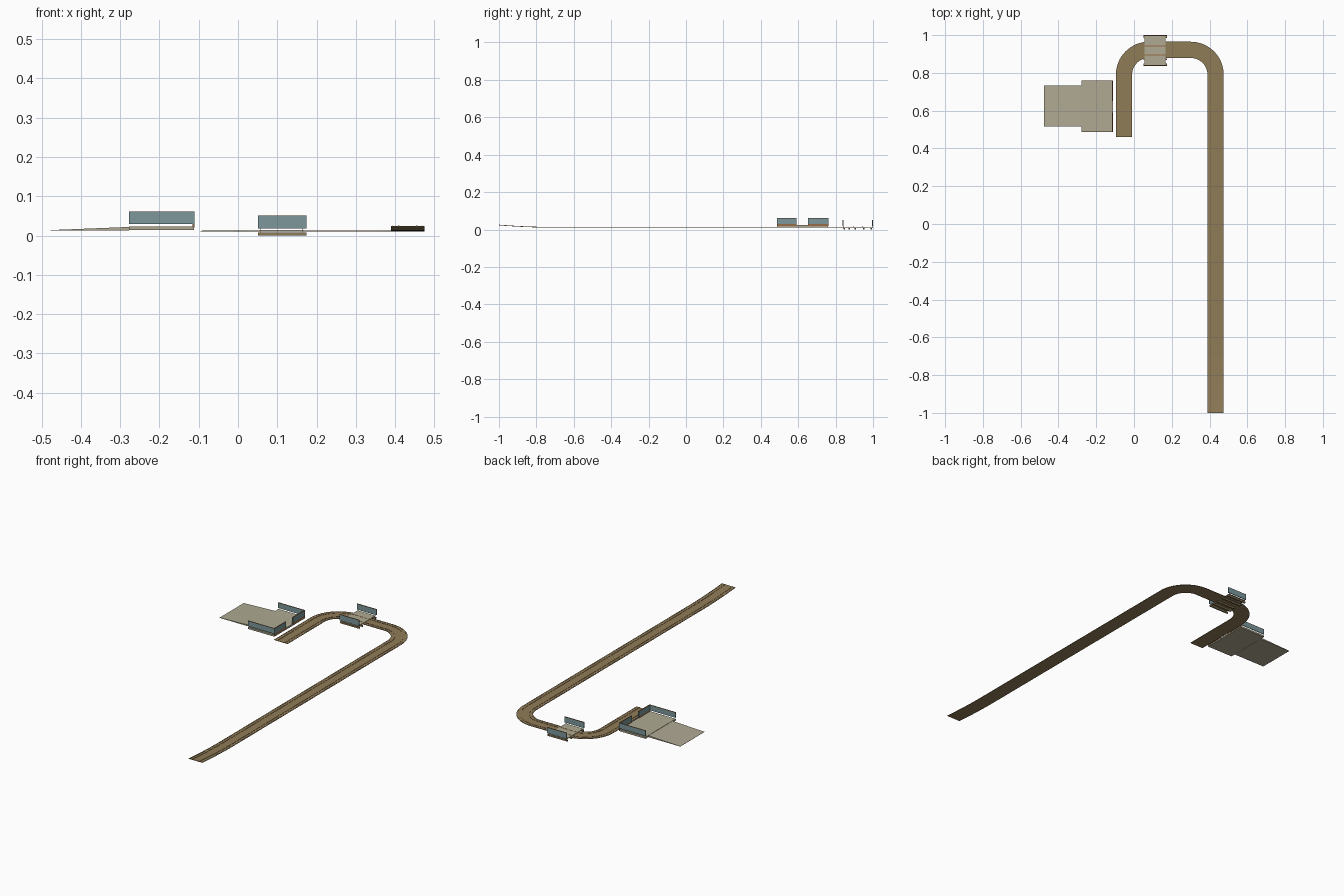
import bpy, math

if "Cube" in bpy.data.objects:
    bpy.data.objects.remove(bpy.data.objects["Cube"])


def material(name, rgb):
    m = bpy.data.materials.new(name)
    m.diffuse_color = (*rgb, 1)
    m.use_nodes = True
    m.node_tree.nodes["Principled BSDF"].inputs["Base Color"].default_value = m.diffuse_color
    return m


BROWN = material("road brown", (0.28, 0.20, 0.095))
BEIGE = material("deck beige", (0.43, 0.40, 0.29))
TEAL = material("barrier teal", (0.20, 0.31, 0.33))
RUST = material("rust wood", (0.32, 0.15, 0.06))


def mesh_object(name, verts, faces, mat):
    me = bpy.data.meshes.new(name)
    me.from_pydata(verts, [], faces)
    me.materials.append(mat)
    ob = bpy.data.objects.new(name, me)
    bpy.context.collection.objects.link(ob)
    return ob


def box(name, x0, x1, y0, y1, z0, z1, mat, z1_left=None):
    """Box; z1_left lowers the top edge on the -x side to make a ramp."""
    zl = z1 if z1_left is None else z1_left
    v = [(x0, y0, z0), (x1, y0, z0), (x1, y1, z0), (x0, y1, z0),
         (x0, y0, zl), (x1, y0, z1), (x1, y1, z1), (x0, y1, zl)]
    f = [(3, 2, 1, 0), (4, 5, 6, 7), (0, 1, 5, 4),
         (1, 2, 6, 5), (2, 3, 7, 6), (3, 0, 4, 7)]
    return mesh_object(name, v, f, mat)


# Road centre line: (x, y, lift, rightward normal x, normal y)
R, CY, XR, XL = 0.132, 0.79, 0.300, 0.079
path = []
for i in range(9):
    t = i / 8
    path.append((XR + R, -1 + 0.3 * t, 0.0125 * (1 - t) ** 2, 1, 0))
for i in range(17):
    a = math.pi / 2 * i / 16
    path.append((XR + R * math.cos(a), CY + R * math.sin(a), 0, math.cos(a), math.sin(a)))
for i in range(17):
    a = math.pi / 2 * (1 + i / 16)
    path.append((XL + R * math.cos(a), CY + R * math.sin(a), 0, math.cos(a), math.sin(a)))
path.append((XL - R, 0.46, 0, -1, 0))


def sweep(name, offset0, offset1, z0, z1, mat):
    """Rectangular strip along the road path."""
    verts, faces = [], []
    for x, y, lift, nx, ny in path:
        for o, z in ((offset0, z0), (offset1, z0), (offset1, z1), (offset0, z1)):
            verts.append((x + nx * o, y + ny * o, z + lift))
    for i in range(len(path) - 1):
        for k in range(4):
            a, b = 4 * i + k, 4 * i + (k + 1) % 4
            faces.append((a, b, b + 4, a + 4)[::-1])
    n = len(verts)
    faces += [(0, 1, 2, 3), (n - 1, n - 2, n - 3, n - 4)]
    return mesh_object(name, verts, faces, mat)


# Road slab, raised edge strips and wheel guides
HALF = 0.043
sweep("road", -HALF, HALF, 0.0100, 0.0120, BROWN)
for side, label in ((-1, "inner"), (1, "outer")):
    c = side * 0.023
    sweep("guide_" + label, c - 0.002, c + 0.002, 0.0115, 0.0134, BROWN)
    e = side * (HALF - 0.005)
    sweep("edge_strip_" + label, e - 0.001, e + 0.001, 0.0115, 0.0128, BROWN)


def barrier(name, x0, x1, y0, y1, z0, z1):
    """Panel with a thin cap."""
    box(name, x0, x1, y0, y1, z0, z1 - 0.0015, TEAL)
    box(name + "_cap", x0, x1, y0, y1, z1 - 0.0015, z1, RUST)


# Bridge: deck, guides, cross beams and side barriers
box("bridge_deck", 0.055, 0.167, 0.842, 0.996, 0.0110, 0.0142, BEIGE)
for i, y in enumerate((0.895, 0.943)):
    box(f"bridge_guide_{i}", 0.055, 0.167, y - 0.0025, y + 0.0025, 0.0140, 0.0148, RUST)
for i, y in enumerate((0.845, 0.872, 0.905, 0.950, 0.990)):
    box(f"bridge_beam_{i}", 0.051, 0.174, y - 0.004, y + 0.004, 0.0, 0.0085, BROWN)
for label, y in (("front", 0.839), ("back", 0.997)):
    barrier("bridge_barrier_" + label, 0.051, 0.174, y - 0.0015, y + 0.003, 0.018, 0.051)
    for k, x in enumerate((0.058, 0.165)):
        box(f"bridge_post_{label}_{k}", x - 0.001, x + 0.001, y, y + 0.002, 0.008, 0.019, RUST)

# Loading platform with ramp
box("platform_deck", -0.277, -0.112, 0.487, 0.760, 0.0140, 0.0235, BEIGE)
box("platform_ramp", -0.477, -0.277, 0.515, 0.733, 0.0130, 0.0220, BEIGE, z1_left=0.0140)

# Platform barriers: two sides, and two end panels with a gap between
for label, y in (("front", 0.486), ("back", 0.757)):
    barrier("platform_barrier_" + label, -0.277, -0.112, y, y + 0.004, 0.030, 0.061)
for label, y0, y1 in (("front", 0.486, 0.590), ("back", 0.651, 0.761)):
    barrier("end_barrier_" + label, -0.116, -0.111, y0, y1, 0.030, 0.061)
    box("end_kerb_" + label, -0.116, -0.111, y0, y1, 0.0200, 0.030, RUST)
